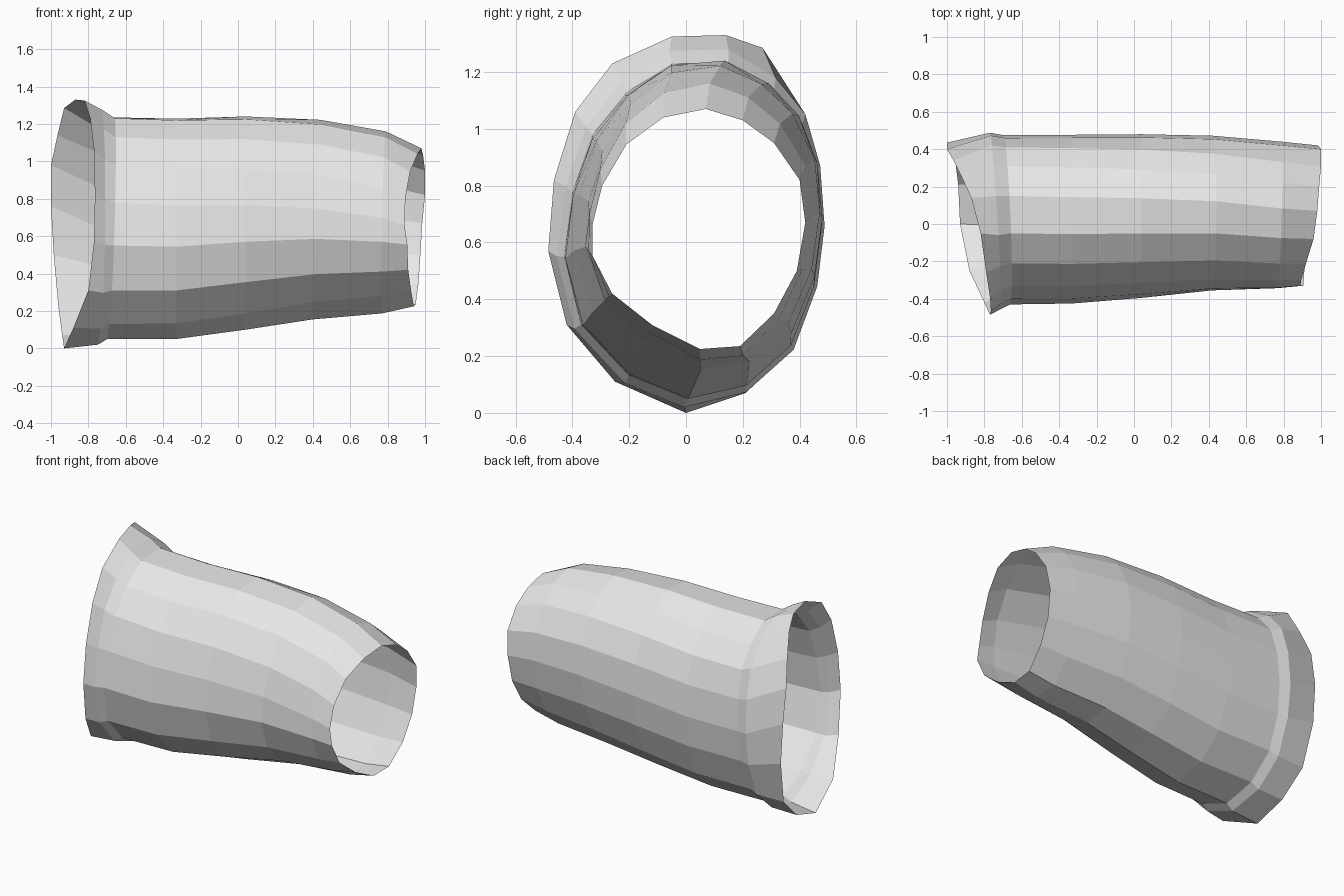
import bpy, bmesh

if "Cube" in bpy.data.objects:
    bpy.data.objects.remove(bpy.data.objects["Cube"])

# Cross-sections, 16 points each, from the bottom round the -y side, over the top and back
rim = [(-.93, 0, 0), (-.88, -.25, .11), (-.80, -.42, .31), (-.77, -.485, .57),
       (-.765, -.465, .82), (-.77, -.39, 1.06), (-.79, -.26, 1.23), (-.82, -.05, 1.325),
       (-.87, .14, 1.33), (-.93, .27, 1.285), (-.965, .34, 1.14), (-1.0, .40, .98),
       (-1.0, .435, .76), (-.985, .435, .5), (-.96, .37, .22), (-.94, .21, .07)]
neck = [(0, .05), (-.2, .13), (-.37, .31), (-.43, .55), (-.40, .78), (-.33, .98),
        (-.21, 1.13), (-.05, 1.23), (.15, 1.235), (.31, 1.14), (.41, 1.02), (.46, .85),
        (.475, .65), (.45, .45), (.37, .24), (.21, .1)]
end = [(.94, .05, .225), (.925, -.12, .31), (.91, -.26, .42), (.905, -.33, .555),
       (.89, -.33, .66), (.895, -.295, .8), (.92, -.21, .945), (.96, -.08, 1.04),
       (.98, .07, 1.07), (.99, .2, 1.03), (1.0, .31, .95), (1.0, .4, .82),
       (.985, .42, .67), (.975, .39, .5), (.965, .31, .35), (.95, .19, .235)]


def unit(points):
    """Scale a (y, z) outline into the unit square."""
    ys, zs = zip(*points)
    return [((y - min(ys)) / (max(ys) - min(ys)), (z - min(zs)) / (max(zs) - min(zs)))
            for y, z in points]


unit_neck = unit(neck)
unit_end = unit([p[1:] for p in end])


def ring(x, y0, y1, z0, z1, blend, slant_y=0, slant_z=0):
    """Ring fitted to a box, blended from neck shape to end shape, with a tilt."""
    out = []
    for (u, v), (s, t) in zip(unit_neck, unit_end):
        u, v = u + (s - u) * blend, v + (t - v) * blend
        out.append((x + slant_y * (u - .5) + slant_z * (v - .5),
                    y0 + (y1 - y0) * u, z0 + (z1 - z0) * v))
    return out


rings = [
    rim,
    ring(-.74, -.455, .488, .02, 1.28, 0, -.06, .02),    # flare shoulder
    ring(-.68, -.43, .475, .05, 1.235, 0, -.04, .04),    # neck
    ring(-.33, -.425, .477, .05, 1.228, .1),
    ring(.04, -.395, .48, .10, 1.24, .3),
    ring(.42, -.355, .472, .155, 1.222, .6, 0, .04),
    ring(.78, -.343, .44, .187, 1.16, .9, .02, .02),
    end,
]

# Open tube, single-walled and flat shaded
bm = bmesh.new()
loops = [[bm.verts.new(p) for p in r] for r in rings]
for a, b in zip(loops, loops[1:]):
    for i in range(16):
        j = (i + 1) % 16
        bm.faces.new((a[i], a[j], b[j], b[i]))
bmesh.ops.recalc_face_normals(bm, faces=bm.faces)
# make sure the normals point away from the tube's axis
if sum(f.normal.y * f.calc_center_median().y for f in bm.faces) < 0:
    bmesh.ops.reverse_faces(bm, faces=bm.faces)
mesh = bpy.data.meshes.new("flared_sleeve")
bm.to_mesh(mesh)
bm.free()

grey = bpy.data.materials.new("light grey")
grey.diffuse_color = (.8, .8, .8, 1)
grey.use_nodes = True
grey.node_tree.nodes["Principled BSDF"].inputs["Base Color"].default_value = grey.diffuse_color
mesh.materials.append(grey)
bpy.context.collection.objects.link(bpy.data.objects.new("flared_sleeve", mesh))
